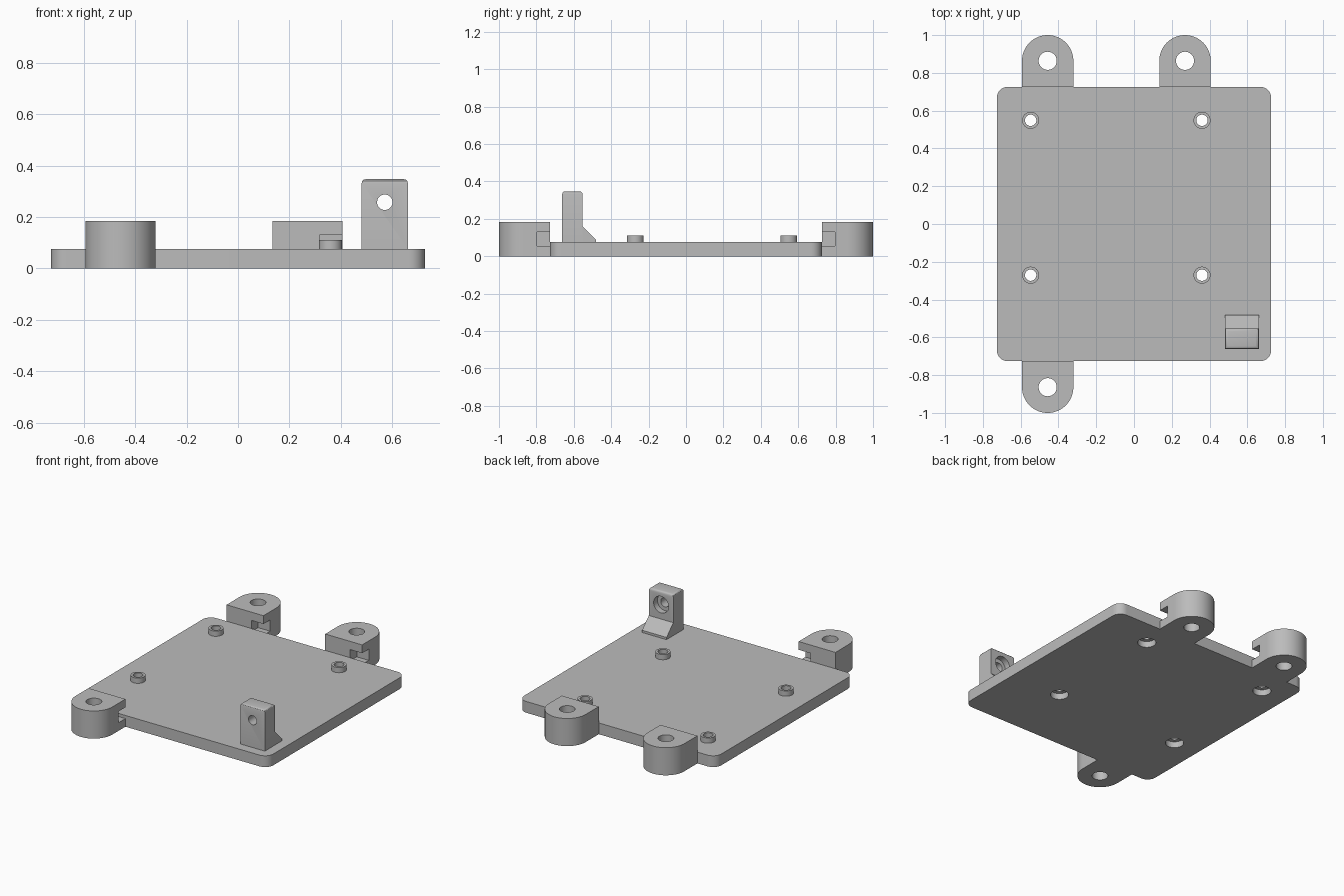
import bpy
import bmesh
from math import pi, cos, sin
from mathutils import Matrix, Vector

if "Cube" in bpy.data.objects:
    bpy.data.objects.remove(bpy.data.objects["Cube"], do_unlink=True)

grey = bpy.data.materials.new("plain grey")
grey.use_nodes = True
COLOUR = (0.5, 0.5, 0.5, 1)
grey.diffuse_color = COLOUR
grey.node_tree.nodes["Principled BSDF"].inputs["Base Color"].default_value = COLOUR

HALF, PLATE_TOP, BOSS_TOP = 0.7265, 0.075, 0.11
LUG_TOP, LUG_R, LUG_Y = 0.184, 0.136, 0.864
HOLE_R, SEAT_R, SEAT_DEPTH = 0.03, 0.055, 0.04


def arc(cx, cy, r, start, end, steps):
    """Points along a circular arc."""
    return [(cx + r * cos(start + (end - start) * i / steps),
             cy + r * sin(start + (end - start) * i / steps)) for i in range(steps + 1)]


def prism(name, points, depth, matrix=Matrix()):
    """Extrude a flat outline along its local z."""
    bm = bmesh.new()
    face = bm.faces.new([bm.verts.new((x, y, 0)) for x, y in points])
    out = bmesh.ops.extrude_face_region(bm, geom=[face])
    verts = [v for v in out["geom"] if isinstance(v, bmesh.types.BMVert)]
    bmesh.ops.translate(bm, verts=verts, vec=(0, 0, depth))
    bmesh.ops.transform(bm, matrix=matrix, verts=bm.verts)
    bmesh.ops.recalc_face_normals(bm, faces=bm.faces)
    mesh = bpy.data.meshes.new(name)
    bm.to_mesh(mesh)
    bm.free()
    obj = bpy.data.objects.new(name, mesh)
    bpy.context.collection.objects.link(obj)
    mesh.materials.append(grey)
    return obj


def rod(r, start, depth, along_y=False):
    """Round cutter or post, upright or pointing to the back."""
    turn = Matrix.Rotation(-pi / 2, 4, "X") if along_y else Matrix()
    return prism("rod", arc(0, 0, r, 0, 2 * pi, 48)[:-1], depth,
                 Matrix.Translation(Vector(start)) @ turn)


def block(x0, x1, y0, y1, z0, z1):
    return prism("block", [(x0, y0), (x1, y0), (x1, y1), (x0, y1)], z1 - z0,
                 Matrix.Translation((0, 0, z0)))


def bake(obj):
    """Apply the modifiers of an object."""
    graph = bpy.context.evaluated_depsgraph_get()
    mesh = bpy.data.meshes.new_from_object(obj.evaluated_get(graph))
    obj.modifiers.clear()
    obj.data = mesh


def cut(obj, cutters):
    for cutter in cutters:
        mod = obj.modifiers.new("cut", "BOOLEAN")
        mod.operation, mod.solver, mod.object = "DIFFERENCE", "EXACT", cutter
    bake(obj)
    for cutter in cutters:
        bpy.data.objects.remove(cutter, do_unlink=True)


parts = []

# Base plate with rounded corners and seats for the screw heads underneath
corner = 0.06
inner = HALF - corner
outline = []
for k, (sx, sy) in enumerate([(1, 1), (-1, 1), (-1, -1), (1, -1)]):
    outline += arc(sx * inner, sy * inner, corner, k * pi / 2, (k + 1) * pi / 2, 10)
plate = prism("base_plate", outline, PLATE_TOP)
posts = [(x, y) for x in (-0.547, 0.36) for y in (-0.271, 0.549)]
cut(plate, [rod(HOLE_R, (x, y, -0.1), 0.4) for x, y in posts]
    + [rod(SEAT_R, (x, y, -0.1), 0.1 + SEAT_DEPTH) for x, y in posts])
parts.append(plate)

# Standoff rings
for i, (x, y) in enumerate(posts):
    ring = rod(0.045, (x, y, PLATE_TOP), BOSS_TOP - PLATE_TOP)
    ring.name = f"standoff_{i + 1}"
    cut(ring, [rod(HOLE_R, (x, y, 0), 0.3)])
    parts.append(ring)

# Mounting lugs, each with a bolt hole and a notch at its inner left corner
for name, x, side in (("front_lug", -0.457, -1), ("back_right_lug", -0.457, 1),
                      ("back_left_lug", 0.27, 1)):
    shape = [(x + LUG_R, HALF)] + arc(x, LUG_Y, LUG_R, 0, pi, 32) + [(x - LUG_R, HALF)]
    lug = prism(name, [(px, side * py) for px, py in shape], LUG_TOP)
    y0, y1 = sorted((side * 0.6, side * 0.797))
    cut(lug, [rod(0.048, (x, side * LUG_Y, -0.1), 0.5),
              block(x + 0.047, x + 0.2, y0, y1, 0.054, 0.129)])
    parts.append(lug)

# Upright bracket with softened top edges and a stepped screw hole
X0, X1, Y0, Y1, TOP = 0.481, 0.661, -0.662, -0.553, 0.347
bracket = block(X0, X1, Y0, Y1, PLATE_TOP, TOP)
bracket.name = "upright_bracket"
bm = bmesh.new()
bm.from_mesh(bracket.data)
rim = [e for e in bm.edges if all(v.co.z > TOP - 0.01 for v in e.verts)]
bmesh.ops.bevel(bm, geom=rim, offset=0.016, segments=3, profile=0.5, affect="EDGES")
bm.to_mesh(bracket.data)
bm.free()
xc, zc = (X0 + X1) / 2, 0.257
cut(bracket, [rod(HOLE_R, (xc, Y0 - 0.1, zc), 0.4, True),
              rod(SEAT_R, (xc, Y1 - SEAT_DEPTH, zc), 0.2, True)])
parts.append(bracket)

# Sloped foot behind the bracket, drawn in the side plane
side_plane = Matrix(((0, 0, 1, X0), (1, 0, 0, 0), (0, 1, 0, 0), (0, 0, 0, 1)))
parts.append(prism("bracket_foot", [(Y1, PLATE_TOP), (-0.482, PLATE_TOP),
                                    (-0.482, 0.09), (Y1, 0.161)], X1 - X0, side_plane))

# Smooth the round walls, keep the edges crisp
bpy.ops.object.select_all(action="DESELECT")
for obj in parts:
    obj.select_set(True)
bpy.context.view_layer.objects.active = plate
bpy.ops.object.shade_smooth_by_angle(angle=pi / 6)
